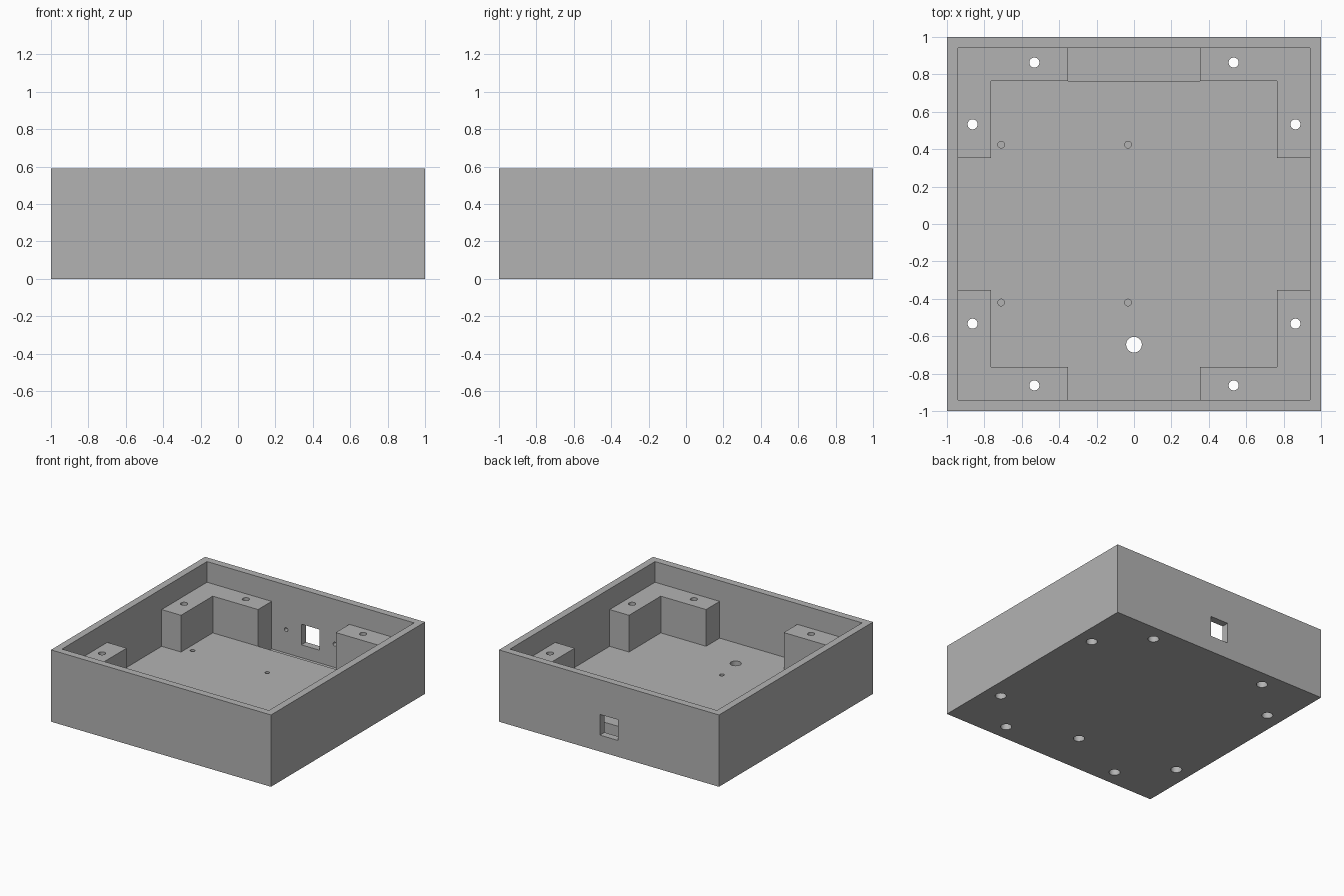
import bpy
import bmesh
from mathutils import Matrix, Vector

if "Cube" in bpy.data.objects:
    bpy.data.objects.remove(bpy.data.objects["Cube"], do_unlink=True)

HEIGHT = 0.59      # outer height
INNER = 0.941      # inside face of the walls
PAD = 0.765        # inner face of the corner mounts
ARM = 0.353        # end of the corner mount arms
FLOOR = 0.118      # floor level
MOUNT_TOP = 0.42   # top of the corner mounts

grey = bpy.data.materials.new("plain_grey")
grey.use_nodes = True
grey.diffuse_color = (0.45, 0.45, 0.45, 1)
grey.node_tree.nodes["Principled BSDF"].inputs["Base Color"].default_value = grey.diffuse_color


def make_object(name, bm):
    bmesh.ops.recalc_face_normals(bm, faces=bm.faces)
    mesh = bpy.data.meshes.new(name)
    bm.to_mesh(mesh)
    bm.free()
    mesh.materials.append(grey)
    obj = bpy.data.objects.new(name, mesh)
    bpy.context.collection.objects.link(obj)
    return obj


def box(name, low, high):
    low, high = Vector(low), Vector(high)
    bm = bmesh.new()
    place = Matrix.Translation((low + high) / 2) @ Matrix.Diagonal((*(high - low), 1))
    bmesh.ops.create_cube(bm, size=1, matrix=place)
    return make_object(name, bm)


def prism(name, outline, bottom, top):
    bm = bmesh.new()
    face = bm.faces.new([bm.verts.new((x, y, bottom)) for x, y in outline])
    grown = bmesh.ops.extrude_face_region(bm, geom=[face])["geom"]
    verts = [g for g in grown if isinstance(g, bmesh.types.BMVert)]
    bmesh.ops.translate(bm, verts=verts, vec=(0, 0, top - bottom))
    return make_object(name, bm)


def drills(name, spots, radius, low, high, along_y=False):
    """Round holes; spots are (x, y), or (x, z) when drilled along y."""
    bm = bmesh.new()
    mid = (low + high) / 2
    for a, b in spots:
        if along_y:
            place = Matrix.Translation((a, mid, b)) @ Matrix.Rotation(1.5707963, 4, "X")
        else:
            place = Matrix.Translation((a, b, mid))
        bmesh.ops.create_cone(bm, cap_ends=True, segments=32, radius1=radius,
                              radius2=radius, depth=high - low, matrix=place)
    return make_object(name, bm)


tray = box("enclosure_tray", (-1, -1, 0), (1, 1, HEIGHT))

# Cross-shaped well that leaves an L-shaped mount in each corner
cross = []
for sx, sy in ((1, 1), (-1, 1), (-1, -1), (1, -1)):
    corner = [(sx * INNER, sy * ARM), (sx * PAD, sy * ARM), (sx * PAD, sy * PAD),
              (sx * ARM, sy * PAD), (sx * ARM, sy * INNER)]
    cross += corner if sx * sy > 0 else corner[::-1]

# Screw positions: two per corner mount
screws = [(sx * a, sy * b) for sx in (-1, 1) for sy in (-1, 1)
          for a, b in ((0.863, 0.533), (0.533, 0.863))]
board_pegs = [(x, y) for x in (-0.71, -0.032) for y in (-0.42, 0.424)]

cutters = [
    box("upper_cavity", (-INNER, -INNER, MOUNT_TOP), (INNER, INNER, 0.8)),
    prism("lower_cavity", cross, FLOOR, 0.5),
    box("back_pocket", (-ARM, PAD, 0.03), (ARM, INNER, 0.35)),
    box("back_window", (-0.082, 0.9, 0.135), (0.082, 1.1, 0.305)),
    drills("screw_holes", screws, 0.027, -0.1, 0.5),
    drills("screw_head_recesses", screws, 0.042, -0.1, FLOOR),
    drills("cable_hole", [(0, -0.645)], 0.042, -0.1, 0.2),
    drills("board_screw_holes", board_pegs, 0.018, 0.05, 0.2),
    drills("socket_screw_holes", [(-0.222, 0.222), (0.222, 0.222)], 0.016, 0.9, 0.975, True),
]

# Carve every cavity and hole, then drop the cutters
bpy.ops.object.select_all(action="DESELECT")
tray.select_set(True)
bpy.context.view_layer.objects.active = tray
for cutter in cutters:
    cutter.hide_render = True
    mod = tray.modifiers.new(cutter.name, "BOOLEAN")
    mod.operation = "DIFFERENCE"
    mod.solver = "EXACT"
    mod.object = cutter
    bpy.ops.object.modifier_apply(modifier=mod.name)
    bpy.data.objects.remove(cutter, do_unlink=True)

bpy.ops.object.shade_smooth_by_angle()
